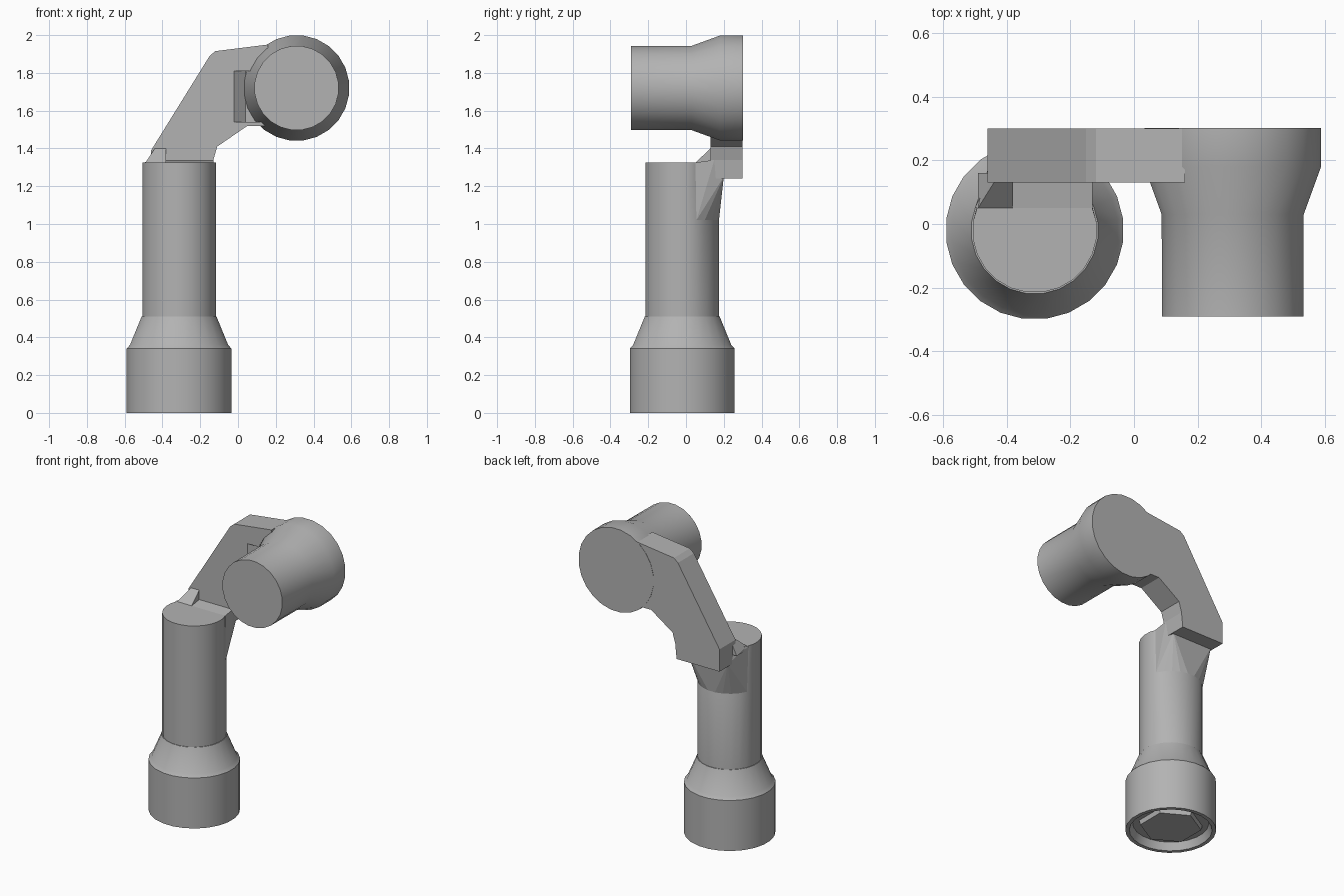
import bpy, bmesh, math
from mathutils import Matrix, Vector

if "Cube" in bpy.data.objects:
    bpy.data.objects.remove(bpy.data.objects["Cube"], do_unlink=True)

grey = bpy.data.materials.new("plain grey")
grey.use_nodes = True
COLOUR = (0.45, 0.45, 0.45, 1)
grey.diffuse_color = COLOUR
grey.node_tree.nodes["Principled BSDF"].inputs["Base Color"].default_value = COLOUR


def finish(name, bm, smooth=True):
    bmesh.ops.recalc_face_normals(bm, faces=bm.faces)
    mesh = bpy.data.meshes.new(name)
    bm.to_mesh(mesh)
    bm.free()
    mesh.materials.append(grey)
    obj = bpy.data.objects.new(name, mesh)
    bpy.context.collection.objects.link(obj)
    if smooth:
        bpy.ops.object.select_all(action='DESELECT')
        obj.select_set(True)
        bpy.context.view_layer.objects.active = obj
        bpy.ops.object.shade_smooth_by_angle(angle=math.radians(25))
    return obj


def lathe(name, profile, matrix, sides=24):
    """Stack rings of (radius, height) and cap both ends."""
    bm = bmesh.new()
    rings = []
    for r, h in profile:
        angles = [2 * math.pi * (i + 0.5) / sides for i in range(sides)]
        rings.append([bm.verts.new((r * math.cos(a), r * math.sin(a), h)) for a in angles])
    for low, high in zip(rings, rings[1:]):
        for i in range(sides):
            j = (i + 1) % sides
            bm.faces.new((low[i], low[j], high[j], high[i]))
    bm.faces.new(rings[0])
    bm.faces.new(rings[-1])
    bm.transform(matrix)
    return finish(name, bm)


def hull(name, points):
    bm = bmesh.new()
    for p in points:
        bm.verts.new(p)
    result = bmesh.ops.convex_hull(bm, input=bm.verts)
    loose = [v for v in set(result["geom_interior"] + result["geom_unused"])
             if isinstance(v, bmesh.types.BMVert)]
    bmesh.ops.delete(bm, geom=loose, context='VERTS')
    bmesh.ops.dissolve_limit(bm, angle_limit=0.01, verts=bm.verts, edges=bm.edges)
    return finish(name, bm, False)


def prism(name, outline, offset, to_point):
    """Extrude a flat outline along an offset."""
    bm = bmesh.new()
    face = bm.faces.new([bm.verts.new(to_point(*p)) for p in outline])
    ext = bmesh.ops.extrude_face_region(bm, geom=[face])
    moved = [v for v in ext["geom"] if isinstance(v, bmesh.types.BMVert)]
    bmesh.ops.translate(bm, verts=moved, vec=offset)
    return finish(name, bm, False)


# Upright post with flared foot and hollow underside
post_at = Vector((-0.312, -0.02, 0))
lathe("base", [(0.19, 0.05), (0.235, 0.05), (0.255, 0), (0.28, 0), (0.28, 0.34),
               (0.262, 0.36), (0.2, 0.51)], Matrix.Translation(post_at))
lathe("base_hub", [(0.19, 0.02), (0.2, 0.06)], Matrix.Translation(post_at), 6)
post = lathe("post", [(0.196, 0.4), (0.196, 1.02), (0.196, 1.325)], Matrix.Translation(post_at))

# Trim the back of the post top where it meets the arm
bm = bmesh.new()
bm.from_mesh(post.data)
for v in bm.verts:
    if v.co.z > 1.2:
        v.co.y = min(v.co.y, 0.05)
bmesh.ops.remove_doubles(bm, verts=bm.verts, dist=0.002)
bm.to_mesh(post.data)
bm.free()

# Transition from round post to the arm foot
arc = [(post_at.x + 0.196 * math.cos(a), post_at.y + 0.196 * math.sin(a), 1.02)
       for a in [math.radians(22.5 + 15 * i) for i in range(10)]]
hull("post_shoulder", arc + [(-0.45, 0.2, 1.25), (-0.15, 0.2, 1.25),
                             (-0.5, 0.05, 1.325), (-0.13, 0.05, 1.325),
                             (-0.45, 0.15, 1.34), (-0.13, 0.15, 1.34)])
hull("shoulder_wedge", [(x, y, 1.3) for x in (-0.49, -0.38) for y in (0.05, 0.16)] +
     [(-0.49, 0.05, 1.325), (-0.38, 0.05, 1.325)] +
     [(x, y, 1.4) for x in (-0.44, -0.38) for y in (0.13, 0.16)])

# Cranked arm plate
arm = prism("arm", [(-0.46, 1.24), (-0.14, 1.24), (-0.13, 1.34), (-0.11, 1.41),
                    (0.05, 1.52), (0.16, 1.52), (0.16, 1.95), (-0.12, 1.915),
                    (-0.15, 1.89), (-0.46, 1.39)],
            (0, 0.17, 0), lambda x, z: (x, 0.13, z))

# Slanted pocket in the arm face beside the head
pocket = prism("pocket_cutter", [(-0.02, 0.1), (-0.02, 0.13), (0.04, 0.18),
                                 (0.13, 0.18), (0.13, 0.1)],
               (0, 0, 0.27), lambda x, y: (x, y, 1.54))
pocket.hide_render = True
pocket.hide_set(True)
cut = arm.modifiers.new("pocket", 'BOOLEAN')
cut.operation = 'DIFFERENCE'
cut.object = pocket

# Head: back disc tapering to a forward drum
turn = Matrix.Translation((0.31, 0, 1.72)) @ Matrix.Rotation(math.pi / 2, 4, 'X')
lathe("head", [(0.28, -0.302), (0.28, -0.18), (0.225, -0.03), (0.224, 0.29)], turn)
